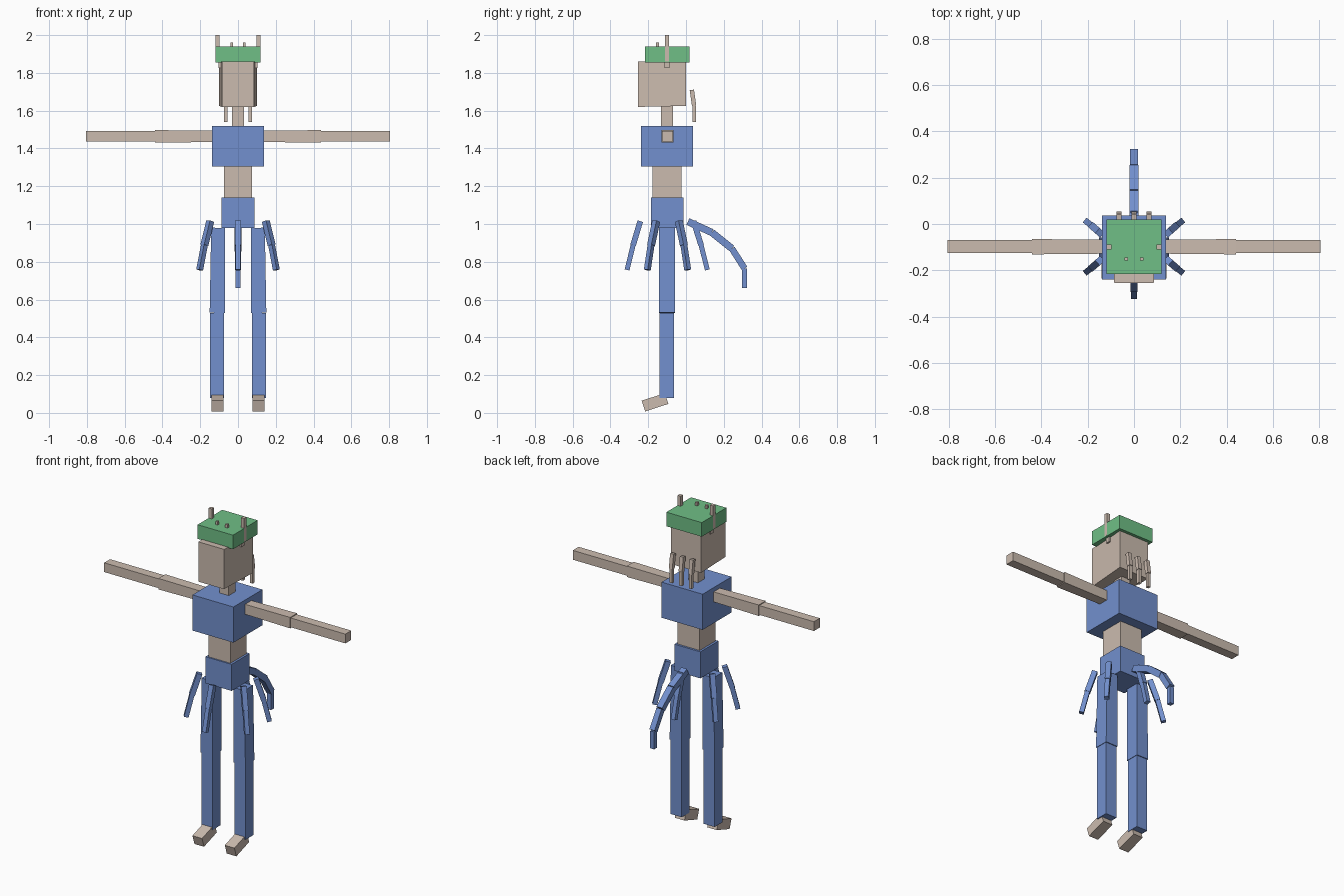
import bpy, bmesh
from mathutils import Vector

cube = bpy.data.objects.get("Cube")
if cube:
    bpy.data.objects.remove(cube, do_unlink=True)


def material(name, rgb):
    m = bpy.data.materials.new(name)
    m.use_nodes = True
    m.diffuse_color = (*rgb, 1)
    m.node_tree.nodes["Principled BSDF"].inputs["Base Color"].default_value = (*rgb, 1)
    return m


SKIN = material("warm beige", (0.60, 0.50, 0.43))
BLUE = material("cloth blue", (0.17, 0.28, 0.62))
GREEN = material("hat green", (0.16, 0.52, 0.24))


def beam(name, start, end, size, mat, end_size=None):
    """Four-sided bar between two points; size is (width, thickness) of each end."""
    a, b = Vector(start), Vector(end)
    d = (b - a).normalized()
    up = Vector((0, 0, 1)) if abs(d.z) < 0.999 else Vector((0, 1, 0))
    u = d.cross(up).normalized()
    v = u.cross(d)
    bm = bmesh.new()
    rings = []
    for c, (w, t) in ((a, size), (b, end_size or size)):
        rings.append([bm.verts.new(c + u * sx * w / 2 + v * sy * t / 2)
                      for sx, sy in ((-1, -1), (1, -1), (1, 1), (-1, 1))])
    bm.faces.new(rings[0])
    bm.faces.new(rings[1])
    for i in range(4):
        j = (i + 1) % 4
        bm.faces.new((rings[0][i], rings[0][j], rings[1][j], rings[1][i]))
    bmesh.ops.recalc_face_normals(bm, faces=bm.faces)
    me = bpy.data.meshes.new(name)
    bm.to_mesh(me)
    bm.free()
    me.materials.append(mat)
    ob = bpy.data.objects.new(name, me)
    bpy.context.collection.objects.link(ob)
    return ob


def block(name, y, z0, z1, width, depth, mat, x=0):
    return beam(name, (x, y, z0), (x, y, z1), (width, depth), mat)


def chain(name, points, sizes, mat):
    """Jointed row of bars through the points."""
    for i, s in enumerate(sizes):
        beam(f"{name}_{i + 1}", points[i], points[i + 1], (s, s), mat)


# Trunk, neck, head and hat
block("hips", -0.099, 0.98, 1.14, 0.174, 0.173, BLUE)
block("waist", -0.101, 1.14, 1.305, 0.148, 0.152, SKIN)
block("chest", -0.101, 1.305, 1.52, 0.274, 0.276, BLUE)
block("neck", -0.101, 1.52, 1.63, 0.062, 0.064, SKIN)
beam("head", (0, -0.255, 1.74), (0, 0, 1.74), (0.17, 0.24), SKIN, (0.2, 0.23))
block("hat", -0.099, 1.855, 1.94, 0.236, 0.235, GREEN)

for side, s in (("left", 1), ("right", -1)):
    # Horns
    block(f"{side}_horn", -0.1, 1.86, 2.0, 0.021, 0.022, SKIN, s * 0.108)
    block(f"{side}_horn_root", -0.1, 1.825, 1.86, 0.016, 0.026, SKIN, s * 0.096)
    block(f"{side}_small_horn", -0.151, 1.9, 1.96, 0.015, 0.015, SKIN, s * 0.033)
    # Arms
    beam(f"{side}_upper_arm", (s * 0.12, -0.098, 1.464), (s * 0.44, -0.098, 1.464),
         (0.06, 0.06), SKIN, (0.066, 0.066))
    beam(f"{side}_forearm", (s * 0.44, -0.098, 1.464), (s * 0.805, -0.098, 1.464),
         (0.056, 0.056), SKIN)
    # Legs and feet
    beam(f"{side}_thigh", (s * 0.106, -0.101, 0.98), (s * 0.11, -0.101, 0.53),
         (0.072, 0.084), BLUE, (0.08, 0.086))
    block(f"{side}_shin", -0.101, 0.08, 0.53, 0.074, 0.076, BLUE, s * 0.11)
    beam(f"{side}_foot", (s * 0.108, -0.103, 0.076), (s * 0.108, -0.225, 0.036),
         (0.064, 0.06), SKIN)
    # Side skirt strips
    for where, f in (("front", -1), ("back", 1)):
        chain(f"{side}_{where}_skirt",
              [(s * x, -0.098 + f * y, z) for x, y, z in
               ((0.147, 0.06, 1.015), (0.178, 0.087, 0.888), (0.203, 0.107, 0.757))],
              (0.03, 0.026), BLUE)

# Middle skirt strips
chain("front_skirt", [(0, -0.242, 1.015), (0, -0.28, 0.888), (0, -0.312, 0.757)],
      (0.03, 0.026), BLUE)
chain("back_skirt", [(0, 0.04, 1.015), (0, 0.08, 0.888), (0, 0.113, 0.757)],
      (0.03, 0.026), BLUE)

# Tail
chain("tail", [(0, 0.01, 1.013), (0, 0.137, 0.955), (0, 0.243, 0.87),
               (0, 0.31, 0.765), (0, 0.31, 0.66)],
      (0.038, 0.038, 0.034, 0.026), BLUE)

# Back hair locks
for label, x in (("right", -0.065), ("middle", 0), ("left", 0.065)):
    chain(f"{label}_hair_lock", [(x, 0.031, 1.71), (x, 0.043, 1.625), (x, 0.043, 1.54)],
          (0.023, 0.018), SKIN)
